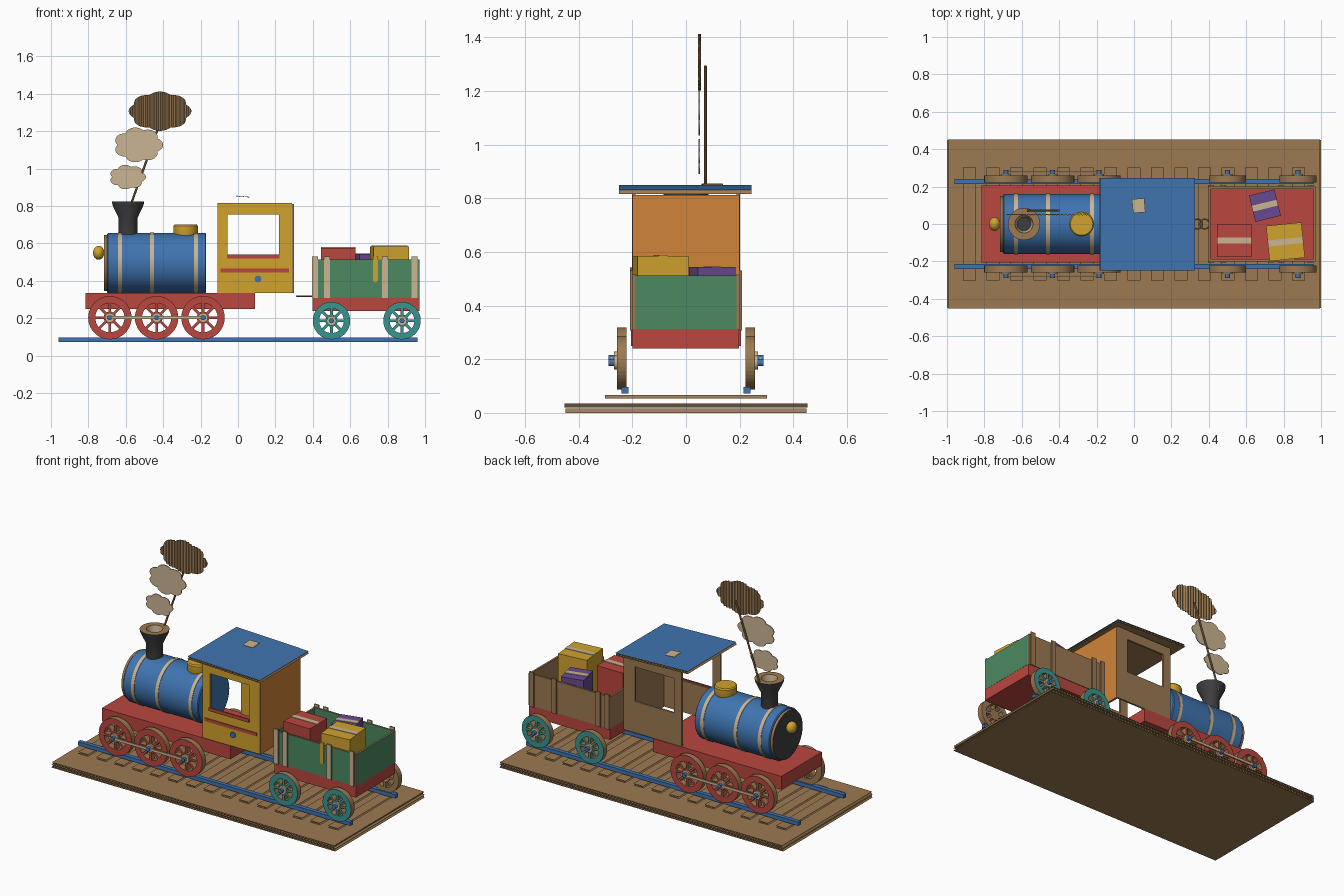
import bpy, bmesh, math
from mathutils import Vector, Matrix

if "Cube" in bpy.data.objects:
    bpy.data.objects.remove(bpy.data.objects["Cube"])

def colour(name, hexa):
    m = bpy.data.materials.new(name)
    c = [int(hexa[i:i + 2], 16) / 255 for i in (0, 2, 4)]
    m.diffuse_color = [v / 12.92 if v < .04 else ((v + .055) / 1.055) ** 2.4 for v in c] + [1]
    m.use_nodes = True
    m.node_tree.nodes["Principled BSDF"].inputs["Base Color"].default_value = m.diffuse_color
    return m

BROWN, TAN = colour("cardboard brown", "9C7A52"), colour("paper tan", "CBB592")
BLUE, RED = colour("paint blue", "3F74B0"), colour("paint red", "BA473F")
YELLOW, ORANGE = colour("paint yellow", "D0A32E"), colour("paint orange", "D08438")
GREEN, PURPLE = colour("paint green", "4C8860"), colour("paint purple", "6A4A90")
TEAL, DARK = colour("paint teal", "3A9590"), colour("paint charcoal", "3E3E40")

def finish(name, bm, mats, recalc=True):
    if recalc:
        bmesh.ops.recalc_face_normals(bm, faces=bm.faces[:])
    me = bpy.data.meshes.new(name)
    bm.to_mesh(me)
    bm.free()
    for m in mats:
        me.materials.append(m)
    ob = bpy.data.objects.new(name, me)
    bpy.context.collection.objects.link(ob)
    return ob

def smooth(ob):
    bpy.ops.object.select_all(action='DESELECT')
    bpy.context.view_layer.objects.active = ob
    ob.select_set(True)
    bpy.ops.object.shade_smooth_by_angle(angle=math.radians(35))

def box(name, lo, hi, mat, paint=None, rz=0):
    """Box between two corners; paint = (direction, material) colours one side."""
    lo, hi = Vector(lo), Vector(hi)
    bm = bmesh.new()
    bmesh.ops.create_cube(bm, size=1, matrix=Matrix.Diagonal((*(hi - lo), 1)))
    if paint:
        for f in bm.faces:
            f.material_index = int(f.normal.dot(Vector(paint[0])) > .5)
    ob = finish(name, bm, [mat, paint[1]] if paint else [mat])
    ob.location, ob.rotation_euler.z = (lo + hi) / 2, rz
    return ob

def card(name, size, centre, top=BROWN, tilt=0, rz=0):
    """Corrugated sheet: two liners and a zigzag core with flutes along y."""
    sx, sy, sz = (v / 2 for v in size)
    bm = bmesh.new()
    n = max(2, round(size[0] / .011))
    def strip(pts, idx):
        rows = [(bm.verts.new((x, -sy, z)), bm.verts.new((x, sy, z))) for x, z in pts]
        for a, b in zip(rows, rows[1:]):
            bm.faces.new((a[0], b[0], b[1], a[1])).material_index = idx
    strip([(-sx, sz), (sx, sz)], 1)
    strip([(sx, -sz), (-sx, -sz)], 0)
    strip([(-sx + 2 * sx * i / n, (.96 if i % 2 else -.96) * sz) for i in range(n + 1)], 0)
    ob = finish(name, bm, [BROWN, top], False)
    ob.location, ob.rotation_euler = centre, (0, tilt, rz)
    return ob

def plate(name, loops, y, thick, face, other=BROWN, side=-1, flute=0):
    """Flat x-z cutout with holes; face colour on the side facing y = side."""
    cu = bpy.data.curves.new(name, 'CURVE')
    cu.dimensions, cu.fill_mode, cu.extrude = '2D', 'BOTH', thick / 2
    for pts in loops:
        s = cu.splines.new('POLY')
        s.points.add(len(pts) - 1)
        for p, q in zip(s.points, pts):
            p.co = (q[0], q[1], 0, 1)
        s.use_cyclic_u = True
    tmp = bpy.data.objects.new(name, cu)
    bpy.context.collection.objects.link(tmp)
    me = bpy.data.meshes.new_from_object(tmp.evaluated_get(bpy.context.evaluated_depsgraph_get()))
    bm = bmesh.new()
    bm.from_mesh(me)
    bpy.data.objects.remove(tmp)
    bpy.data.meshes.remove(me)
    bmesh.ops.remove_doubles(bm, verts=bm.verts, dist=1e-5)
    bm.transform(Matrix.Translation((0, y, 0)) @ Matrix.Rotation(math.pi / 2, 4, 'X'))
    for f in bm.faces:
        f.smooth = False
        f.material_index = int(all((v.co.y - y) * side > thick * .4 for v in f.verts))
    if flute:  # fold the sheet into vertical corrugations
        xs = [v.co.x for v in bm.verts]
        x0, n = min(xs), int((max(xs) - min(xs)) / flute)
        for i in range(1, n + 1):
            bmesh.ops.bisect_plane(bm, geom=bm.verts[:] + bm.edges[:] + bm.faces[:],
                                   plane_co=(x0 + i * flute, 0, 0), plane_no=(1, 0, 0))
        for v in bm.verts:
            t = ((v.co.x - x0) / flute) % 2
            v.co.y += .008 * (abs(t - 1) - .5)
    return finish(name, bm, [other, face])

def rect(x0, x1, z0, z1):
    return [(x0, z0), (x1, z0), (x1, z1), (x0, z1)]

def arc(cx, cz, r, a0, a1, n):
    return [(cx + r * math.cos(a0 + (a1 - a0) * i / n), cz + r * math.sin(a0 + (a1 - a0) * i / n))
            for i in range(n + 1)]

def lathe(name, prof, centre, axis, mats, idx=None, seg=40):
    """Spin (radius, height) profile about an axis; idx gives colour per band."""
    bm = bmesh.new()
    rings = []
    for r, h in prof:
        ring = []
        for i in range(seg):
            a = 2 * math.pi * i / seg
            c, s = r * math.cos(a), r * math.sin(a)
            ring.append(bm.verts.new({'x': (h, c, s), 'y': (s, h, c), 'z': (c, s, h)}[axis]))
        rings.append(ring)
    for k, (a, b) in enumerate(zip(rings, rings[1:])):
        for i in range(seg):
            j = (i + 1) % seg
            bm.faces.new((a[i], a[j], b[j], b[i])).material_index = idx[k] if idx else 0
    bmesh.ops.remove_doubles(bm, verts=bm.verts, dist=1e-5)
    ob = finish(name, bm, mats)
    ob.location = centre
    smooth(ob)
    return ob

# base board, sleepers and rails
card("base_lower_sheet", (2, .9, .017), (0, 0, .0085))
card("base_upper_sheet", (1.99, .906, .017), (0, 0, .0275))
for i in range(15):
    card(f"sleeper_{i}", (.07, .604, .012), (-.88 + i * .1257, 0, .06))
for s in (-1, 1):
    box(f"rail_{s}", (-.96, s * .228 - .013, .072), (.96, s * .228 + .013, .096), BLUE)

# wheels, hubs and coupling rods on both sides
def wheel(name, x, z, r, rin, paint, s):
    holes = []
    for k in range(8):
        m = (k + .5) * math.pi / 4
        wo, wi = math.pi / 8 - .007 / rin, math.pi / 8 - .007 / .033
        holes.append(arc(x, z, rin, m - wo, m + wo, 5) + arc(x, z, .033, m + wi, m - wi, 2))
    plate(name, [arc(x, z, r, 0, 2 * math.pi * 39 / 40, 39)] + holes, s * .24, .036, paint, side=s)
    prof = [(0, .222), (.026, .222), (.026, .268), (.013, .268), (.013, .288), (0, .288)]
    lathe(name + "_hub", [(a, s * h) for a, h in prof], (x, 0, z), 'y', [TAN, BLUE],
          [0, 0, 0, 1, 1], 20)

for s in (-1, 1):
    for i, x in enumerate((-.685, -.435, -.187)):
        wheel(f"engine_wheel_{i}_{s}", x, .203, .116, .078, RED, s)
    for i, x in enumerate((.5, .877)):
        wheel(f"wagon_wheel_{i}_{s}", x, .187, .1, .066, TEAL, s)
    box(f"coupling_rod_{s}", (-.70, s * .278 - .004, .195), (-.172, s * .278 + .004, .211), TAN)

# engine chassis, boiler, bands and front disc
box("engine_chassis", (-.815, -.205, .25), (.09, .205, .335), RED)
lathe("boiler", [(0, -.70), (.155, -.70), (.16, -.695), (.16, -.175), (.155, -.17), (0, -.17)],
      (0, 0, .495), 'x', [BLUE], seg=56)
for i, x in enumerate((-.63, -.46, -.225)):
    lathe(f"boiler_band_{i}", [(.16, x - .011), (.163, x - .011), (.163, x + .011), (.16, x + .011)],
          (0, 0, .495), 'x', [TAN], seg=56)
lathe("boiler_front_disc", [(0, -.717), (.15, -.717), (.15, -.70)], (0, 0, .495), 'x',
      [DARK, BROWN], [0, 1], 48)
lathe("front_lamp", [(.037 * math.sin(math.pi * i / 12), -.745 - .03 * math.cos(math.pi * i / 12))
                     for i in range(13)], (0, 0, .55), 'x', [YELLOW], seg=24)
lathe("steam_dome", [(0, .62), (.055, .62), (.066, .655), (.066, .692), (.06, .70), (0, .70)],
      (-.28, 0, 0), 'z', [YELLOW], seg=32)
lathe("chimney", [(.05, .63), (.05, .735), (.083, .805), (.086, .823), (.048, .823), (.036, .74), (0, .74)],
      (-.588, 0, 0), 'z', [DARK, BROWN, TAN], [0, 0, 0, 1, 2, 0], 36)

# smoke clouds on a stick
def cloud(cx, cz, a, b, lobes=7):
    pts = []
    for i in range(70):
        t = 2 * math.pi * i / 70
        r = 0
        for k in range(lobes):
            d = t - 2 * math.pi * k / lobes
            q = .16 - (.6 * math.sin(d)) ** 2
            if q > 0:
                r = max(r, .6 * math.cos(d) + math.sqrt(q))
        pts.append((cx + a * r * math.cos(t), cz + b * r * math.sin(t)))
    return pts

plate("smoke_small", [cloud(-.59, .955, .098, .066)], .05, .005, TAN, TAN)
plate("smoke_medium", [cloud(-.532, 1.127, .132, .094)], .05, .005, TAN, TAN)
plate("smoke_large", [cloud(-.417, 1.307, .168, .105, 8)], .05, .003, BROWN, BROWN, flute=.01)
stick = lathe("smoke_stick", [(0, 0), (.006, 0), (.006, .56), (0, .56)], (-.588, .072, .765), 'z',
              [BROWN], seg=10)
stick.rotation_euler.y = math.atan2(.16, .45)

# cab walls with windows, trims and roof
for s in (-1, 1):
    y = s * .195
    plate(f"cab_side_{s}", [rect(-.11, .288, .335, .815), rect(-.055, .22, .535, .755)], y, .012, YELLOW)
box("cab_rear_wall", (.286, -.2, .335), (.3, .2, .812), BROWN, ((1, 0, 0), ORANGE))
box("window_sill", (-.06, -.209, .52), (.222, -.2, .541), RED)
box("cab_stripe", (-.093, -.206, .446), (.273, -.2, .466), RED)
lathe("cab_button", [(0, -.209), (.018, -.209), (.018, -.2)], (.107, 0, .41), 'y', [BLUE], seg=16)
card("cab_roof", (.51, .494, .016), (.072, -.002, .832), BLUE, .035)
card("roof_patch", (.066, .075, .006), (.025, .098, .851), TAN, .035, .08)

# coupling links
for i, x in enumerate((.34, .378)):
    lathe(f"coupling_link_{i}", [(.026 + .004 * math.cos(a * math.pi / 4), .004 * math.sin(a * math.pi / 4))
                                 for a in range(9)], (x, 0, .318), 'z', [BROWN], seg=24)

# wagon bed, walls and posts (painted on the faces toward -y and +x)
box("wagon_bed", (.397, -.2, .24), (.97, .197, .312), RED)
for s in (-1, 1):
    y = s * .194
    box(f"wagon_side_{s}", (.397, y - .006, .312), (.97, y + .006, .515), BROWN, ((0, -1, 0), GREEN))
    for i, x in enumerate((.412, .475, .786, .944)):
        box(f"wagon_post_{i}_{s}", (x - .016, s * .204 - .004, .308), (x + .016, s * .204 + .004, .53),
            BROWN, ((0, -1, 0), TAN))
for n, x in (("front", .403), ("rear", .965)):
    box(f"wagon_{n}_wall", (x - .006, -.188, .312), (x + .006, .188, .512), BROWN, ((1, 0, 0), GREEN))

# parcels with tape
for n, x, y, sx, sy, top, mat, rz in (("red", .537, -.088, .184, .175, .577, RED, 0),
                                      ("yellow", .81, -.095, .19, .19, .585, YELLOW, .1),
                                      ("purple", .70, .098, .14, .145, .543, PURPLE, .24)):
    box(f"{n}_parcel", (x - sx / 2, y - sy / 2, .312), (x + sx / 2, y + sy / 2, top), mat, rz=rz)
    box(f"{n}_parcel_tape", (x - sx / 2, y - .016, top), (x + sx / 2, y + .016, top + .003), TAN, rz=rz)

# yellow strip hanging over the wagon side
plate("hanging_strip", [[(.722, .53), (.722, .51)] + arc(.735, .405, .013, math.pi, 2 * math.pi, 8)
                        + [(.748, .53)]], -.203, .005, YELLOW, YELLOW)
